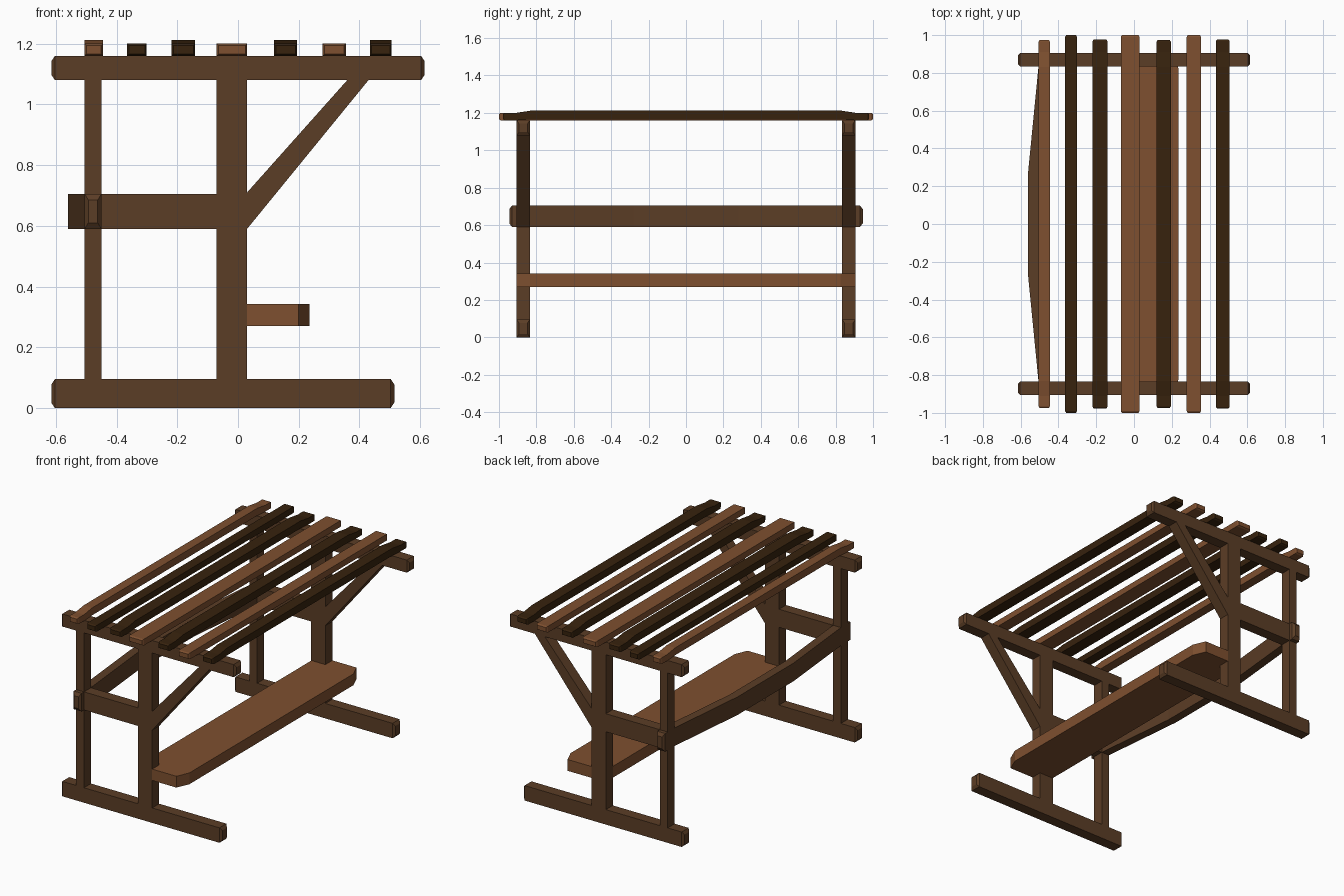
import bpy

cube = bpy.data.objects.get("Cube")
if cube:
    bpy.data.objects.remove(cube, do_unlink=True)


def material(name, color):
    m = bpy.data.materials.new(name)
    m.use_nodes = True
    m.diffuse_color = (*color, 1)
    m.node_tree.nodes["Principled BSDF"].inputs["Base Color"].default_value = (*color, 1)
    return m


FRAME = material("frame brown", (0.105, 0.047, 0.019))
LIGHT = material("light brown", (0.21, 0.08, 0.029))
DARK = material("dark brown", (0.038, 0.016, 0.004))


def mesh_object(name, verts, faces, mat):
    me = bpy.data.meshes.new(name)
    me.from_pydata(verts, [], faces)
    me.materials.append(mat)
    ob = bpy.data.objects.new(name, me)
    bpy.context.collection.objects.link(ob)
    # Consistent outward normals
    import bmesh
    bm = bmesh.new()
    bm.from_mesh(me)
    bmesh.ops.recalc_face_normals(bm, faces=bm.faces)
    bm.to_mesh(me)
    bm.free()
    return ob


def loft(name, rings, mat):
    """Skin a list of equal-sized point rings and cap both ends."""
    n = len(rings[0])
    verts = [p for ring in rings for p in ring]
    faces = [tuple(range(n)), tuple(range(len(verts) - n, len(verts)))]
    for r in range(len(rings) - 1):
        for i in range(n):
            j = (i + 1) % n
            faces.append((r * n + i, r * n + j, (r + 1) * n + j, (r + 1) * n + i))
    return mesh_object(name, verts, faces, mat)


def beam_x(name, x0, x1, y, z0, z1, mat, tip=0.0):
    """Beam along x whose ends taper over a short tip."""
    h = 0.035

    def ring(x, inset):
        a, b, c, d = y - h + inset, y + h - inset, z0 + 1.5 * inset, z1 - 1.5 * inset
        return [(x, a, c), (x, b, c), (x, b, d), (x, a, d)]
    rings = [ring(x0 + tip, 0), ring(x1 - tip, 0)]
    if tip:
        rings = [ring(x0, tip)] + rings + [ring(x1, tip)]
    return loft(name, rings, mat)


def plank_y(name, sections, mat):
    """Plank along y from (y, x0, x1, z0, z1) sections."""
    return loft(name, [[(a, y, c), (b, y, c), (b, y, d), (a, y, d)]
                       for y, a, b, c, d in sections], mat)


def mirrored(half):
    """Complete a list of sections by mirroring it across y = 0."""
    return [(-s[0], *s[1:]) for s in half] + half[::-1]


# Two identical end frames
for side, y in (("front", -0.87), ("back", 0.87)):
    beam_x(side + "_foot", -0.615, 0.515, y, 0, 0.095, FRAME, 0.012)
    beam_x(side + "_roof_beam", -0.615, 0.615, y, 1.08, 1.16, FRAME, 0.012)
    beam_x(side + "_rear_post", -0.505, -0.45, y, 0.095, 1.08, FRAME)
    beam_x(side + "_main_post", -0.07, 0.03, y, 0.095, 1.08, FRAME)
    beam_x(side + "_arm_rail", -0.45, -0.07, y, 0.59, 0.705, FRAME)
    brace = [(0.03, 0.59), (0.43, 1.08), (0.36, 1.08), (0.03, 0.71)]
    loft(side + "_brace", [[(x, y + d, z) for x, z in brace] for d in (-0.035, 0.035)], FRAME)

# Bowed backrest plank
plank_y("backrest", mirrored([
    (0.945, -0.493, -0.462, 0.61, 0.685),
    (0.93, -0.505, -0.45, 0.59, 0.705),
    (0.84, -0.505, -0.45, 0.59, 0.705),
    (0.28, -0.56, -0.505, 0.59, 0.705)]), FRAME)

# Seat board with clipped front corners, notched around the main posts
half = [(-0.068, 0.835), (0.03, 0.835), (0.03, 0.905), (0.2, 0.905), (0.235, 0.825)]
outline = half + [(x, -y) for x, y in half[::-1]]
loft("seat", [[(x, y, z) for x, y in outline] for z in (0.27, 0.342)], LIGHT)

# Roof slats: centre, half width, half length, raised middle, colour
slats = [(-0.475, 0.03, 0.975, True, LIGHT),
         (-0.333, 0.032, 1.0, False, DARK),
         (-0.18, 0.039, 0.978, True, DARK),
         (-0.02, 0.05, 1.0, False, LIGHT),
         (0.157, 0.038, 0.975, True, DARK),
         (0.317, 0.038, 1.0, False, LIGHT),
         (0.47, 0.036, 0.978, True, DARK)]
for i, (x, w, length, raised, mat) in enumerate(slats):
    low, top = 1.16, 1.2
    e = 0.006
    ends = [(length, x - w + e, x + w - e, low + e, top - e),
            (length - 0.01, x - w, x + w, low, top)]
    if raised:
        ends += [(0.91, x - w, x + w, low, top),
                 (0.83, x - w, x + w, low + 0.005, 1.212)]
    plank_y("roof_slat_%d" % (i + 1), mirrored(ends), mat)
